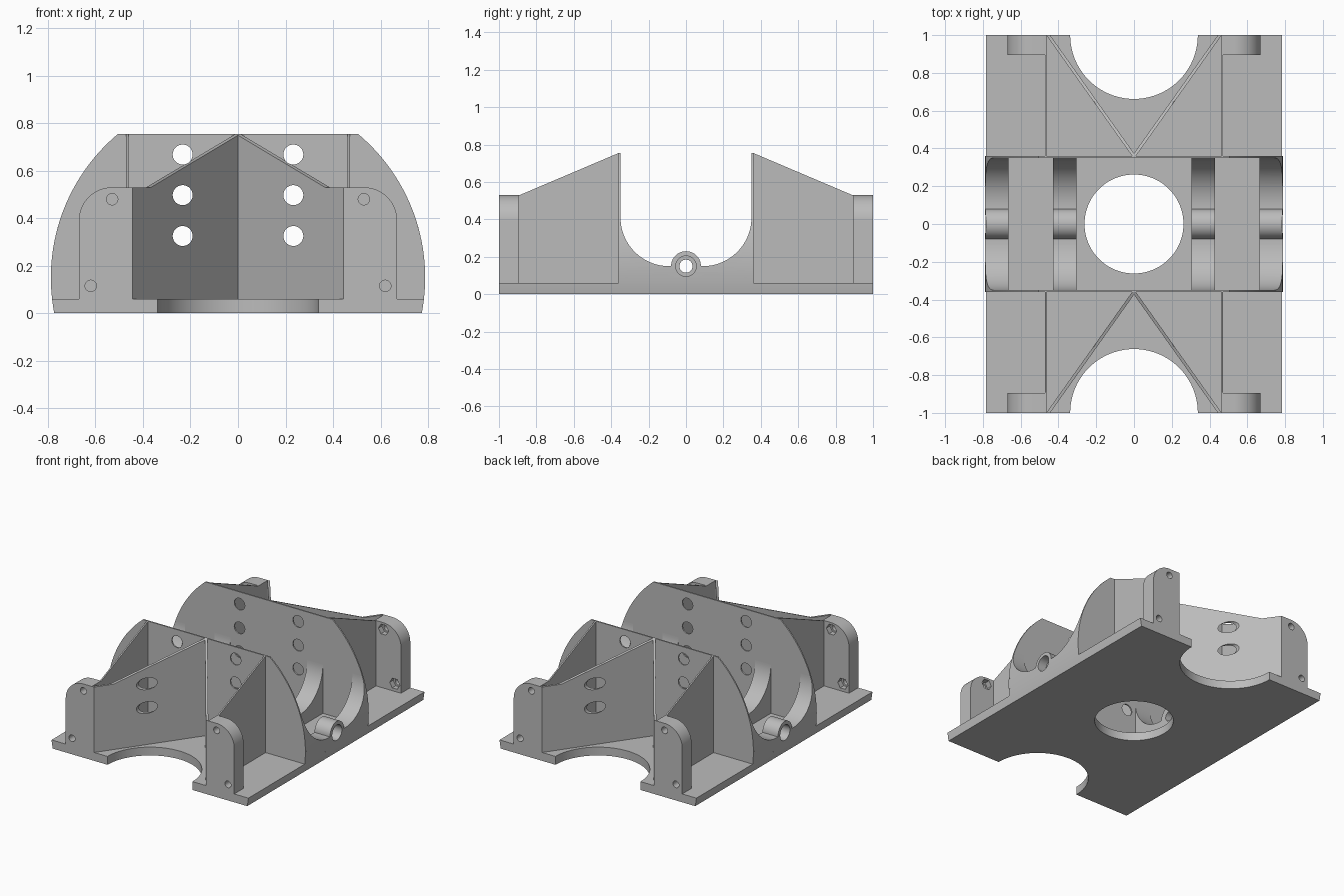
import bpy, bmesh, math

cube = bpy.data.objects.get("Cube")
if cube:
    bpy.data.objects.remove(cube, do_unlink=True)

GREY = (0.5, 0.5, 0.5, 1)
mat = bpy.data.materials.new("plain grey")
mat.use_nodes = True
mat.diffuse_color = GREY
mat.node_tree.nodes["Principled BSDF"].inputs["Base Color"].default_value = GREY

PLATE = 0.06      # base plate thickness
PIVOT = 0.15      # height of the pivot axis
RADIUS = 0.788    # outer radius about the pivot
TOP = 0.755       # height of the bulkheads
WALL = 0.36       # outer face of the bulkheads
POST = 0.53       # height of the corner posts


def arc(cx, cy, r, start, end, n=32):
    """Points on an arc, angles in degrees."""
    steps = [math.radians(start + (end - start) * i / n) for i in range(n + 1)]
    return [(cx + r * math.cos(t), cy + r * math.sin(t)) for t in steps]


def circle(cx, cy, r, n=48):
    return arc(cx, cy, r, 0, 360, n)[:-1]


def prism(name, profile, axis, lo, hi):
    """Extrude a closed profile along an axis from lo to hi."""
    place = {"x": lambda a, b, t: (t, a, b),
             "y": lambda a, b, t: (a, t, b),
             "z": lambda a, b, t: (a, b, t)}[axis]
    bm = bmesh.new()
    ends = [[bm.verts.new(place(a, b, t)) for a, b in profile] for t in (lo, hi)]
    bm.faces.new(ends[0])
    bm.faces.new(ends[1])
    n = len(profile)
    for i in range(n):
        j = (i + 1) % n
        bm.faces.new((ends[0][i], ends[0][j], ends[1][j], ends[1][i]))
    bmesh.ops.recalc_face_normals(bm, faces=bm.faces)
    mesh = bpy.data.meshes.new(name)
    bm.to_mesh(mesh)
    bm.free()
    mesh.materials.append(mat)
    obj = bpy.data.objects.new(name, mesh)
    bpy.context.collection.objects.link(obj)
    return obj


def select(obj):
    bpy.ops.object.select_all(action="DESELECT")
    obj.select_set(True)
    bpy.context.view_layer.objects.active = obj


def carve(obj, cutters, operation="DIFFERENCE"):
    select(obj)
    for cutter in cutters:
        mod = obj.modifiers.new("cut", "BOOLEAN")
        mod.operation = operation
        mod.solver = "EXACT"
        mod.object = cutter
        bpy.ops.object.modifier_apply(modifier=mod.name)
        bpy.data.objects.remove(cutter, do_unlink=True)


def finish(obj):
    select(obj)
    bpy.ops.object.shade_smooth_by_angle(angle=math.radians(30))


def round_outline(low, high):
    """Slice of the big pivot circle between two heights."""
    a = math.degrees(math.asin((low - PIVOT) / RADIUS))
    b = math.degrees(math.asin((high - PIVOT) / RADIUS))
    return arc(0, PIVOT, RADIUS, a, b) + arc(0, PIVOT, RADIUS, 180 - b, 180 - a)


def vent_cutters():
    return [prism("vent_cutter", circle(x, z, 0.042), "y", -1.2, 1.2)
            for x in (-0.233, 0.233) for z in (0.325, 0.497, 0.668)]


# Base plate with a centre hole and a half-round bite at each end
base = prism("base_plate", round_outline(0, PLATE), "y", -1, 1)
carve(base, [prism("cutter", circle(0, y, r, 80), "z", -0.1, 0.2)
             for y, r in ((0, 0.262), (1, 0.338), (-1, 0.338))])
finish(base)

# Rib profile: a U-shaped cradle with a pivot boss in the middle
cradle = ([(-0.35, PLATE), (0.35, PLATE)]
          + arc(0.09, 0.41, 0.26, 0, -90)
          + arc(0, PIVOT, 0.08, 0, 180)
          + arc(-0.09, 0.41, 0.26, -90, -180))

for sx, side in ((1, "left"), (-1, "right")):
    # Inner and outer cradle ribs, bored for the pivot
    for label, inner, outer in (("inner", 0.305, 0.43), ("outer", 0.665, 0.85)):
        rib = prism(f"{side}_{label}_rib", cradle, "x", sx * inner, sx * outer)
        bores = [prism("bore", circle(0, PIVOT, 0.035), "x", -1, 1)]
        if label == "outer":
            carve(rib, [prism("trim", circle(0, PIVOT, RADIUS, 160), "y", -0.5, 0.5)],
                  "INTERSECT")
            bores.append(prism("bore", circle(0, PIVOT, 0.055), "x", sx * 0.72, sx))
        carve(rib, bores)
        finish(rib)

for sy, end in ((-1, "front"), (1, "back")):
    # Thin bulkhead across the full width
    bulkhead = prism(f"{end}_bulkhead", round_outline(PLATE, TOP), "y",
                     sy * (WALL - 0.01), sy * WALL)
    carve(bulkhead, vent_cutters())
    finish(bulkhead)

    # Sloped side profile shared by the straight and diagonal webs
    slope = [(sy * y, z) for y, z in
             ((WALL, PLATE), (1, PLATE), (1, POST), (0.89, POST), (WALL, TOP))]

    for sx, side in ((1, "left"), (-1, "right")):
        prism(f"{end}_{side}_straight_web", slope, "x", sx * 0.462, sx * 0.472)

        # Diagonal web: a straight web sheared outwards
        web = prism(f"{end}_{side}_diagonal_web", slope, "x", -0.01, 0.01)
        for v in web.data.vertices:
            v.co.x += sx * (abs(v.co.y) - WALL) * 0.71
        carve(web, vent_cutters())
        finish(web)

        # Corner post with a rounded shoulder, screw holes and nut pockets
        outline = ([(0.472, PLATE), (0.67, PLATE)]
                   + arc(0.53, POST - 0.14, 0.14, 0, 90) + [(0.472, POST)])
        post = prism(f"{end}_{side}_post", [(sx * x, z) for x, z in outline],
                     "y", sy * 0.895, sy)
        holes = []
        for x, z in ((0.53, 0.48), (0.62, 0.115)):
            holes.append(prism("screw", circle(sx * x, z, 0.024, 32), "y", sy * 0.8, sy * 1.1))
            holes.append(prism("nut", circle(sx * x, z, 0.04, 6), "y", sy * 0.85, sy * 0.935))
        carve(post, holes)
        finish(post)
